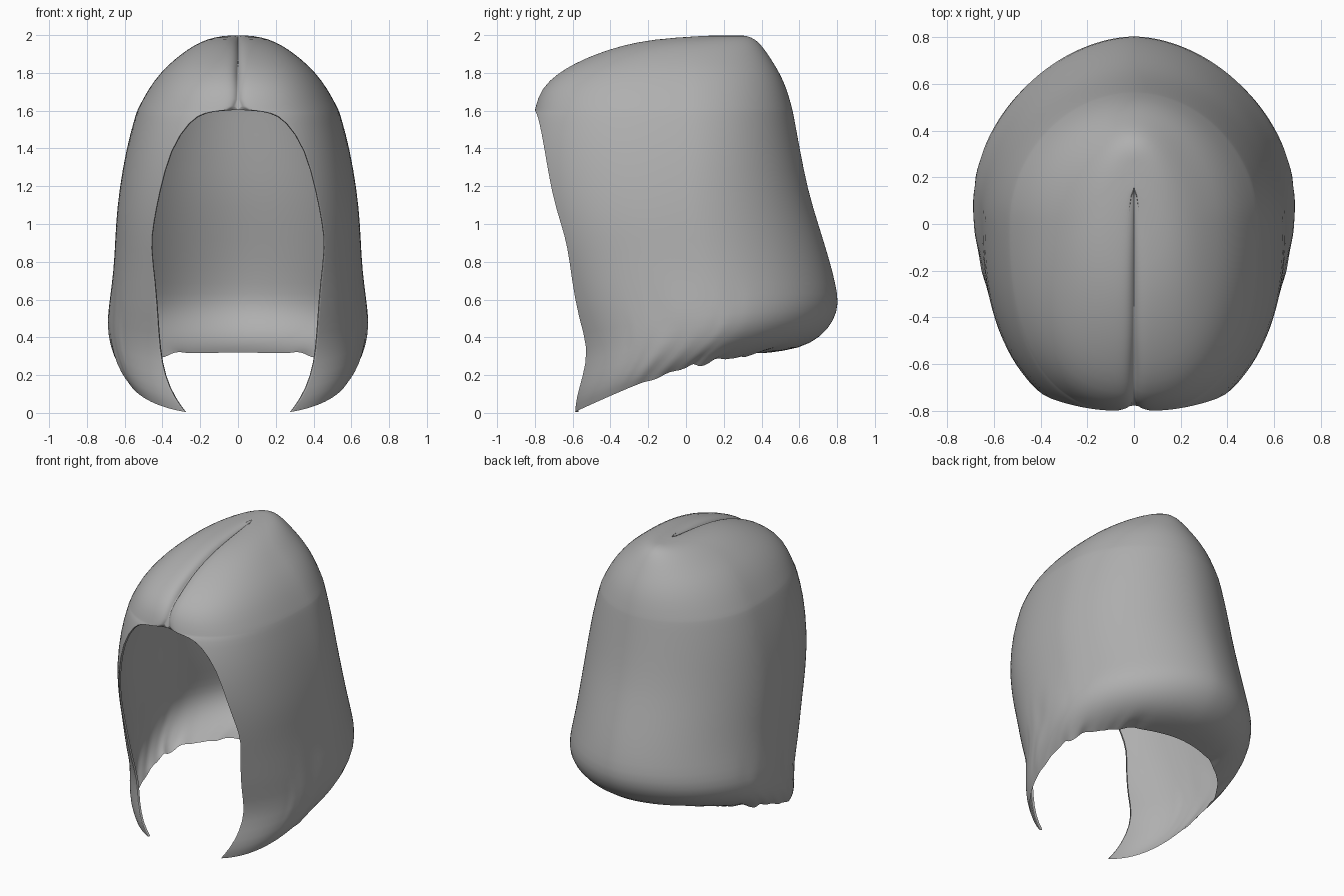
import bpy, bmesh, math, random

cube = bpy.data.objects.get("Cube")
if cube:
    bpy.data.objects.remove(cube)

random.seed(4)
COLUMNS = 48

# Closed sections of the crown: height, half width, front y, back y
CROWN = [
    (2.0, 0, .2, .265), (1.997, .08, .06, .32), (1.98, .16, -.19, .365),
    (1.945, .235, -.35, .4), (1.9, .3, -.485, .433), (1.85, .36, -.595, .465),
    (1.8, .41, -.68, .495), (1.72, .472, -.77, .533), (1.61, .53, -.803, .563),
]
# Open sections: front height, back height, half width, opening half width,
# front edge y, back y
CURTAIN = [
    (1.6, 1.6, .534, .08, -.803, .565), (1.59, 1.59, .538, .17, -.796, .567),
    (1.55, 1.55, .551, .25, -.782, .575), (1.4, 1.4, .592, .355, -.755, .602),
    (1.16, 1.18, .63, .415, -.717, .645), (1.0, 1.0, .647, .445, -.668, .7),
    (.88, .82, .653, .46, -.633, .757), (.7, .68, .667, .435, -.61, .793),
    (.5, .58, .681, .42, -.575, .81), (.32, .49, .688, .41, -.52, .785),
    (.18, .4, .673, .385, -.55, .715), (.07, .34, .635, .33, -.585, .6),
    (0, .32, .6, .275, -.59, .44),
]


def make_material(name, colour):
    mat = bpy.data.materials.new(name)
    mat.use_nodes = True
    mat.diffuse_color = colour
    mat.node_tree.nodes["Principled BSDF"].inputs["Base Color"].default_value = colour
    return mat


def section(z_front, z_back, width, opening, y_front, y_back):
    """Half outline from the parting or front edge round to the back centre."""
    centre = max(0, (y_front + y_back) / 2)
    power = 2.5
    # the back grows slimmer at its corners towards the neck
    back_power = 1.83 + .15 * min(1, max(0, z_back - .8))
    ratio = opening / width if width else 0
    start = math.asin(ratio ** (power / 2))
    # depth the full outline needs so that it meets the front edge
    depth = (centre - y_front) / (1 - ratio ** power) ** (1 / power)
    points = []
    for j in range(COLUMNS + 1):
        angle = start + (math.pi - start) * (j / COLUMNS) ** 1.5
        s, c = max(0, math.sin(angle)), math.cos(angle)
        if j == COLUMNS:
            s = 0
        if c > 0:
            x = width * s ** (2 / power)
            y = centre - depth * c ** (2 / power)
        else:
            x = width * s ** (2 / back_power)
            y = centre + (y_back - centre) * (-c) ** (2 / back_power)
        tilt = math.sin(math.pi / 2 * min(1, max(0, (y + .6) / 1.1)))
        z = z_front + (z_back - z_front) * tilt
        # sunken parting along the top and front
        if c > 0 and y < .25:
            groove = .03 * math.exp(-x / .02) * min(1, width / .15)
            z -= groove * (1 if z > 1.75 else .2)
            y += groove * (.9 if z < 1.85 else .2)
        # rolled edge round the face
        if opening and j == 0:
            y += .02
        points.append((x, y, z))
    return points


# Hair shell: one half lofted through the sections
rows = [section(z, z, w, 0, f, b) for z, w, f, b in CROWN]
rows += [section(*row) for row in CURTAIN]

bm = bmesh.new()
grid = [[bm.verts.new(p) for p in row] for row in rows]
for upper, lower in zip(grid, grid[1:]):
    for j in range(COLUMNS):
        bm.faces.new((upper[j], lower[j], lower[j + 1], upper[j + 1]))

# Sharp crease down the parting
crease = bm.edges.layers.float.new("crease_edge")
for upper, lower in zip(grid[:len(CROWN)], grid[1:len(CROWN)]):
    bm.edges.get((upper[0], lower[0]))[crease] = 1

# Ragged strands along the lower sides
for row in grid[-5:-1]:
    for v in row:
        if v.co.x > .55 and -.3 < v.co.y < .3:
            v.co.x += random.uniform(-.006, .008)
for v in grid[-1]:
    if -.2 < v.co.y < .4 and v.co.x > .3:
        v.co.z += random.uniform(-.02, .015)

bmesh.ops.remove_doubles(bm, verts=bm.verts, dist=.0005)
mesh = bpy.data.meshes.new("hair_shell")
bm.to_mesh(mesh)
bm.free()

hair = bpy.data.objects.new("hair_shell", mesh)
bpy.context.collection.objects.link(hair)
mesh.materials.append(make_material("hair_grey", (.43, .43, .43, 1)))

# Mirror to the other side and round off the loft
mirror = hair.modifiers.new("mirror", "MIRROR")
mirror.use_clip = True
mirror.merge_threshold = .002
subdivision = hair.modifiers.new("smooth_surface", "SUBSURF")
subdivision.levels = subdivision.render_levels = 1
subdivision.boundary_smooth = "PRESERVE_CORNERS"

bpy.context.view_layer.objects.active = hair
hair.select_set(True)
bpy.ops.object.shade_smooth_by_angle(angle=math.radians(60))
